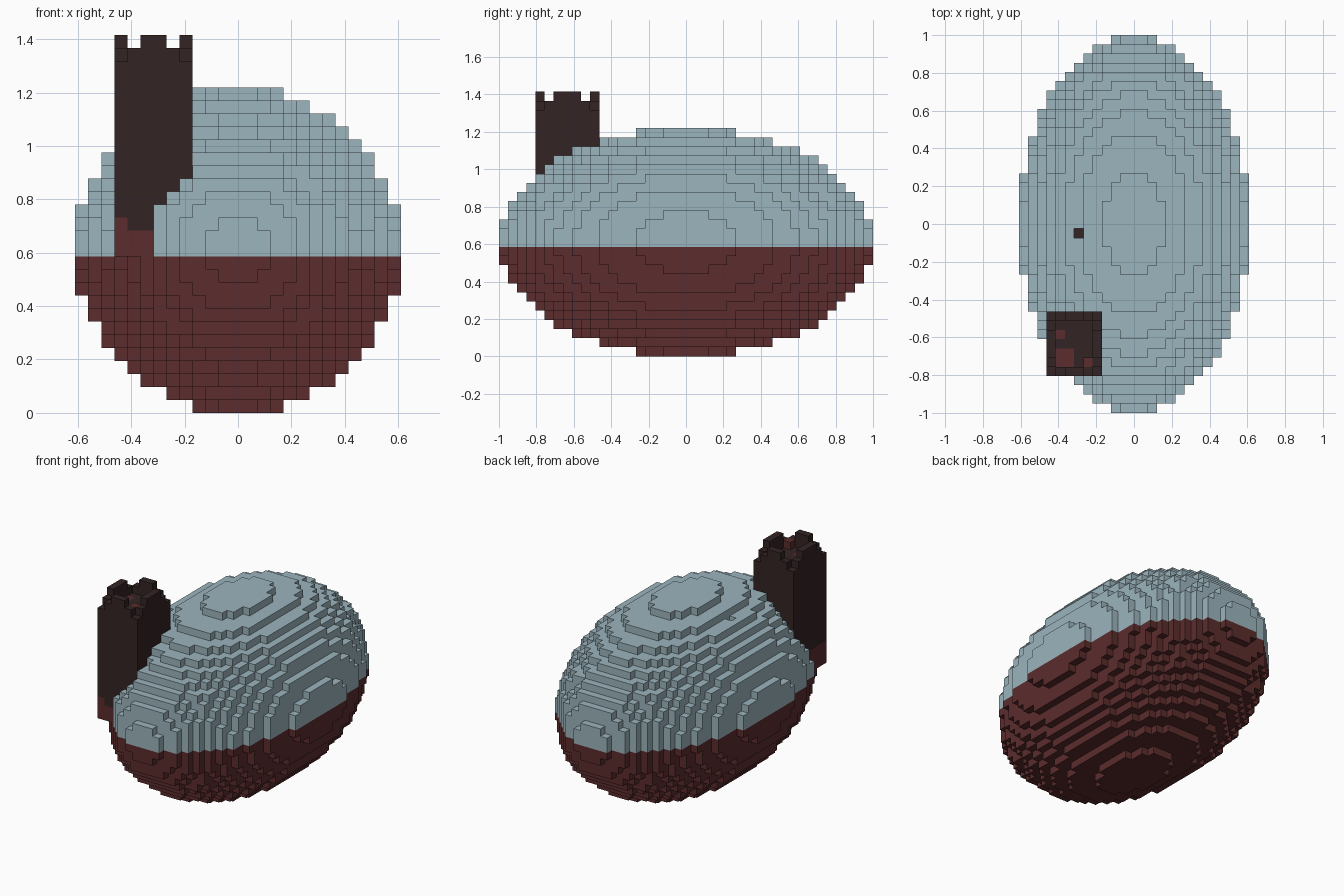
import bpy
import bmesh
from mathutils import Vector

old = bpy.data.objects.get("Cube")
if old:
    bpy.data.objects.remove(old, do_unlink=True)

S = 2 / 41                      # block size
RX, RY, RZ = 12.5, 20.5, 12.5   # shell radii in blocks
PALE, RED, DARK = 0, 1, 2


def make_material(name, rgb):
    mat = bpy.data.materials.new(name)
    mat.use_nodes = True
    color = (*rgb, 1)
    mat.diffuse_color = color
    mat.node_tree.nodes["Principled BSDF"].inputs["Base Color"].default_value = color
    return mat


materials = [
    make_material("pale blue", (0.33, 0.46, 0.51)),
    make_material("deep red", (0.107, 0.025, 0.026)),
    make_material("dark brown", (0.034, 0.017, 0.017)),
]

# Egg-shaped hull: pale above the waterline, red below
hull = {}
for i in range(-12, 13):
    for j in range(-20, 21):
        for k in range(-12, 13):
            if (i / RX) ** 2 + (j / RY) ** 2 + (k / RZ) ** 2 <= 1:
                hull[i, j, k] = PALE if k >= 0 else RED

# Small dark-bottomed hole in the roof
del hull[-6, -1, 10]
hull[-6, -1, 9] = DARK

# Tower: solid shaft with a red foot
tower = {}
X0, X1, Y0, Y1 = -9, -4, -16, -10
FLOOR = 14
for i in range(X0, X1 + 1):
    for j in range(Y0, Y1 + 1):
        for k in range(0, FLOOR + 1):
            foot = 2 if i == X0 else 1
            tower[i, j, k] = RED if k <= foot else DARK

        # Parapet without corners, and a merlon in the middle of each side
        on_x, on_y = i in (X0, X1), j in (Y0, Y1)
        if on_x != on_y:
            tower[i, j, FLOOR + 1] = DARK
            if (on_y and i in (-7, -6)) or (on_x and -14 <= j <= -12):
                tower[i, j, FLOOR + 2] = DARK

# Red blocks on the tower floor
for i, j in ((-8, -12), (-8, -15), (-7, -15), (-8, -14), (-7, -14)):
    tower[i, j, FLOOR] = RED
tower[-5, -15, FLOOR + 1] = RED

for cell in tower:
    hull.pop(cell, None)
filled = set(hull) | set(tower)


def build_blocks(name, cells):
    """Make one mesh from the exposed sides of a set of blocks."""
    bm = bmesh.new()
    corners = {}

    def corner(p):
        key = tuple(round(2 * c) for c in p)
        if key not in corners:
            corners[key] = bm.verts.new((p.x * S, p.y * S, (p.z + RZ) * S))
        return corners[key]

    for cell, color in cells.items():
        for axis in range(3):
            for sign in (-1, 1):
                normal = Vector((0, 0, 0))
                normal[axis] = sign
                neighbour = tuple(int(c + n) for c, n in zip(cell, normal))
                if neighbour in filled:
                    continue
                u = Vector((0, 0, 0))
                u[(axis + 1) % 3] = 0.5
                v = normal.cross(u)
                mid = Vector(cell) + normal / 2
                quad = (mid - u - v, mid + u - v, mid + u + v, mid - u + v)
                face = bm.faces.new([corner(p) for p in quad])
                face.material_index = color

    mesh = bpy.data.meshes.new(name)
    bm.to_mesh(mesh)
    bm.free()
    for mat in materials:
        mesh.materials.append(mat)
    obj = bpy.data.objects.new(name, mesh)
    bpy.context.collection.objects.link(obj)
    return obj


build_blocks("hull", hull)
build_blocks("tower", tower)
